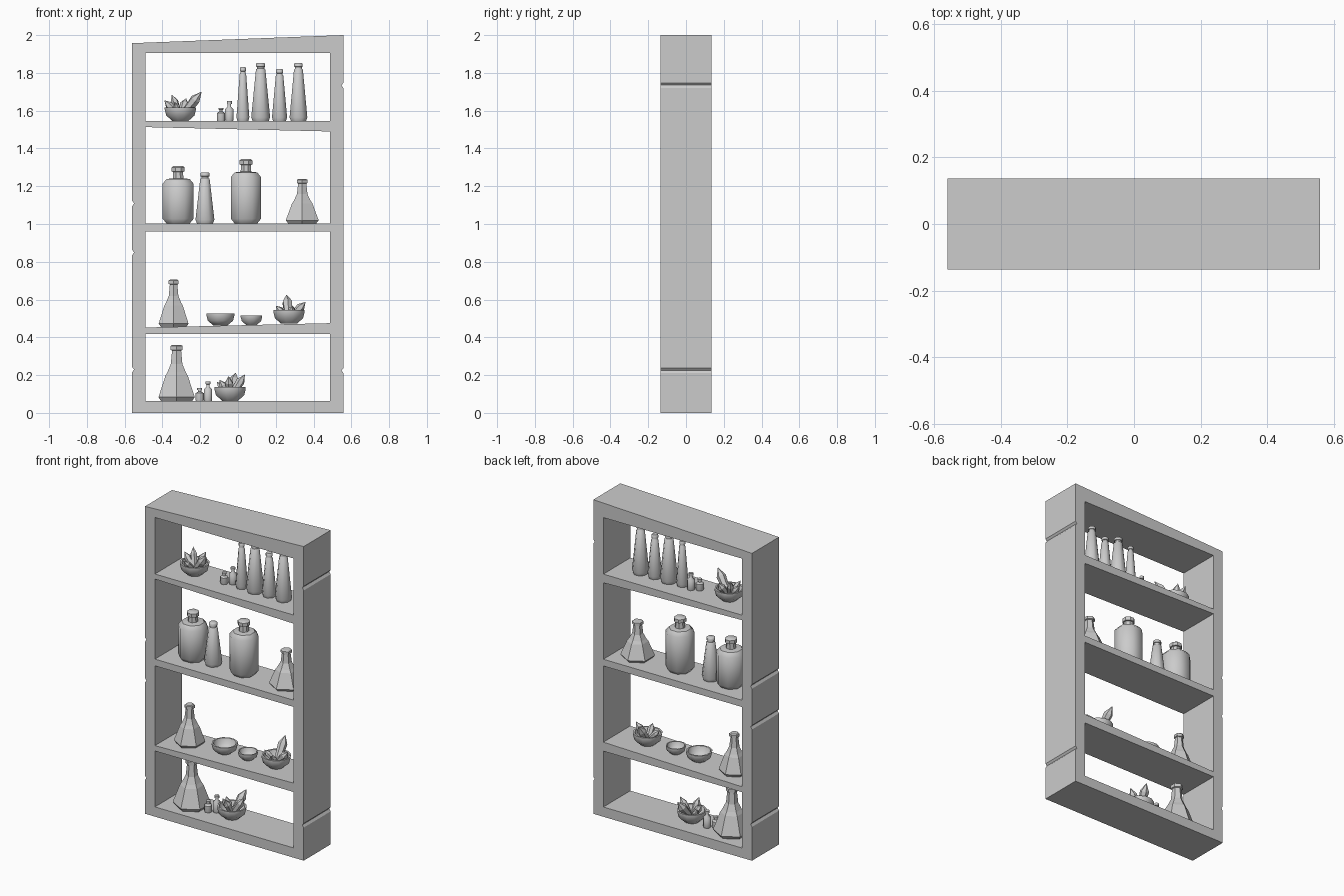
import bpy, bmesh, math
from mathutils import Vector

if "Cube" in bpy.data.objects:
    bpy.data.objects.remove(bpy.data.objects["Cube"])

D = 0.136            # half depth of the cabinet
L, R = -0.49, 0.487  # inner faces of the posts


def finish(bm, name, angle=None):
    bmesh.ops.recalc_face_normals(bm, faces=bm.faces[:])
    me = bpy.data.meshes.new(name)
    bm.to_mesh(me)
    bm.free()
    ob = bpy.data.objects.new(name, me)
    bpy.context.collection.objects.link(ob)
    if angle:
        bpy.ops.object.select_all(action='DESELECT')
        ob.select_set(True)
        bpy.context.view_layer.objects.active = ob
        bpy.ops.object.shade_smooth_by_angle(angle=math.radians(angle))
    return ob


def plank(name, pts):
    """Extrude an x-z outline through the cabinet depth."""
    bm = bmesh.new()
    f = bm.faces.new([bm.verts.new((x, -D, z)) for x, z in pts])
    ext = bmesh.ops.extrude_face_region(bm, geom=[f])['geom']
    bmesh.ops.translate(bm, vec=(0, 2 * D, 0),
                        verts=[v for v in ext if isinstance(v, bmesh.types.BMVert)])
    finish(bm, name)


def turned(name, profile, sides, loc, angle=None):
    """Low-poly turned shape; radii are measured to the flat sides."""
    bm = bmesh.new()
    k = 1 / math.cos(math.pi / sides)
    rings = []
    for r, z in profile:
        rings.append([bm.verts.new((r * k * math.cos(a), r * k * math.sin(a), z))
                      for a in [(2 * i + 1) * math.pi / sides for i in range(sides)]])
    for a, b in zip(rings, rings[1:]):
        for i in range(sides):
            j = (i + 1) % sides
            bm.faces.new((a[i], a[j], b[j], b[i]))
    bm.faces.new(rings[0])
    bm.faces.new(rings[-1])
    ob = finish(bm, name, angle)
    ob.location = loc
    return ob


def notched(edge, inward, levels):
    """Outer post edge with small V-shaped cracks."""
    pts = []
    for z in levels:
        pts += [(edge, z - 0.015), (edge + inward * 0.01, z), (edge, z + 0.012)]
    return pts


# frame
plank("left_post", [(L, 1.905), (L, 0.06), (-0.49, 0), (-0.56, 0)]
      + notched(-0.56, 1, (0.23, 0.85, 1.11)) + [(-0.56, 1.957), (L, 1.96)])
plank("right_post", [(R, 1.9), (R, 0), (0.558, 0)]
      + notched(0.558, -1, (0.225, 1.735)) + [(0.558, 2.0), (R, 1.9973)])
plank("top_board", [(L, 1.905), (R, 1.905), (R, 1.9973), (L, 1.96)])
plank("upper_shelf", [(L, 1.513), (R, 1.49), (R, 1.545), (L, 1.545)])
plank("middle_shelf", [(L, 0.96), (R, 0.96), (R, 1.003), (L, 1.003)])
plank("lower_shelf", [(L, 0.418), (R, 0.418), (R, 0.475), (L, 0.452)])
plank("bottom_board", [(L, 0), (R, 0), (R, 0.062), (L, 0.062)])


# bottles and flasks
def tall_vial(x, z, w, h):
    turned("tall_vial", [(w * .85, 0), (w, .02), (w * .5, h - .035), (w * .38, h - .03),
                         (w * .38, h - .022), (w * .48, h - .02), (w * .48, h - .005),
                         (w * .38, h)], 8, (x, 0, z), 50)


def square_bottle(x, z, w, body, h):
    turned("big_bottle", [(w * .75, 0), (w, .025), (w, body - .025), (w * .75, body),
                          (.028, body + .004), (.026, h - .03), (.034, h - .028),
                          (.034, h - .006), (.026, h)], 8, (x, 0, z), 40)


def flask(x, z, w, h):
    turned("flask", [(w * .85, 0), (w, h * .07), (w * .62, h * .45), (w * .5, h * .52),
                     (w * .32, h * .66), (w * .25, h * .9), (w * .33, h * .91),
                     (w * .33, h * .98), (w * .25, h)], 6, (x, 0, z))


def little_bottle(x, y, z, h):
    turned("little_bottle", [(.02, 0), (.022, .008), (.022, h * .6), (.009, h * .72),
                             (.009, h * .85), (.013, h * .86), (.013, h)], 8, (x, y, z), 50)


for x, w, h in ((.026, .034, .285), (.12, .05, .308), (.22, .04, .275), (.32, .047, .308)):
    tall_vial(x, 1.545, w, h)
tall_vial(-.175, 1.003, .05, .27)
square_bottle(-.317, 1.003, .082, .235, .303)
square_bottle(.042, 1.003, .08, .27, .34)
flask(.34, 1.003, .087, .235)
flask(-.341, .455, .079, .25)
flask(-.325, .062, .096, .298)
for x, z in ((-.068, 1.545), (-.181, .062)):
    little_bottle(x - .022, -.01, z, .07)
    little_bottle(x + .022, .015, z, .105)


# bowls
def bowl(x, z, r, h):
    turned("bowl", [(r * .5, 0), (r * .9, h * .4), (r, h * .85), (r, h),
                    (r * .88, h), (r * .75, h * .5), (r * .4, h * .22)],
           12, (x, 0, z), 40)


def crystal(base, tip, r):
    """Six-sided shard with a pointed end."""
    base, tip = Vector(base), Vector(tip)
    axis = tip - base
    n = axis.length
    ob = turned("crystal", [(r * .7, 0), (r, n * .68), (r * .02, n)], 6, base)
    ob.rotation_mode = 'QUATERNION'
    ob.rotation_quaternion = axis.to_track_quat('Z', 'Y')


bowl(-.093, .463, .074, .062)
bowl(.071, .466, .057, .05)

# crystal bowls: position, then shard tips relative to the bowl foot
shards = {
    (-.305, 1.545): [(.112, -.045, .155, .024), (-.045, .05, .14, .018),
                     (-.085, .02, .11, .018), (.03, .07, .12, .02), (-.03, -.07, .1, .016)],
    (.27, .472): [(-.013, .11, .153, .024), (.087, -.005, .115, .02),
                  (-.07, -.02, .095, .016), (.02, -.08, .095, .018)],
    (-.042, .064): [(.03, .1, .148, .024), (.078, .01, .138, .02), (-.008, -.06, .13, .019),
                    (-.055, -.015, .11, .018), (-.07, .04, .1, .016)],
}
for (x, z), tips in shards.items():
    bowl(x, z, .083, .073)
    for dx, dy, dz, r in tips:
        crystal((x + dx * .1, dy * .1, z + .03), (x + dx, dy, z + dz), r)
